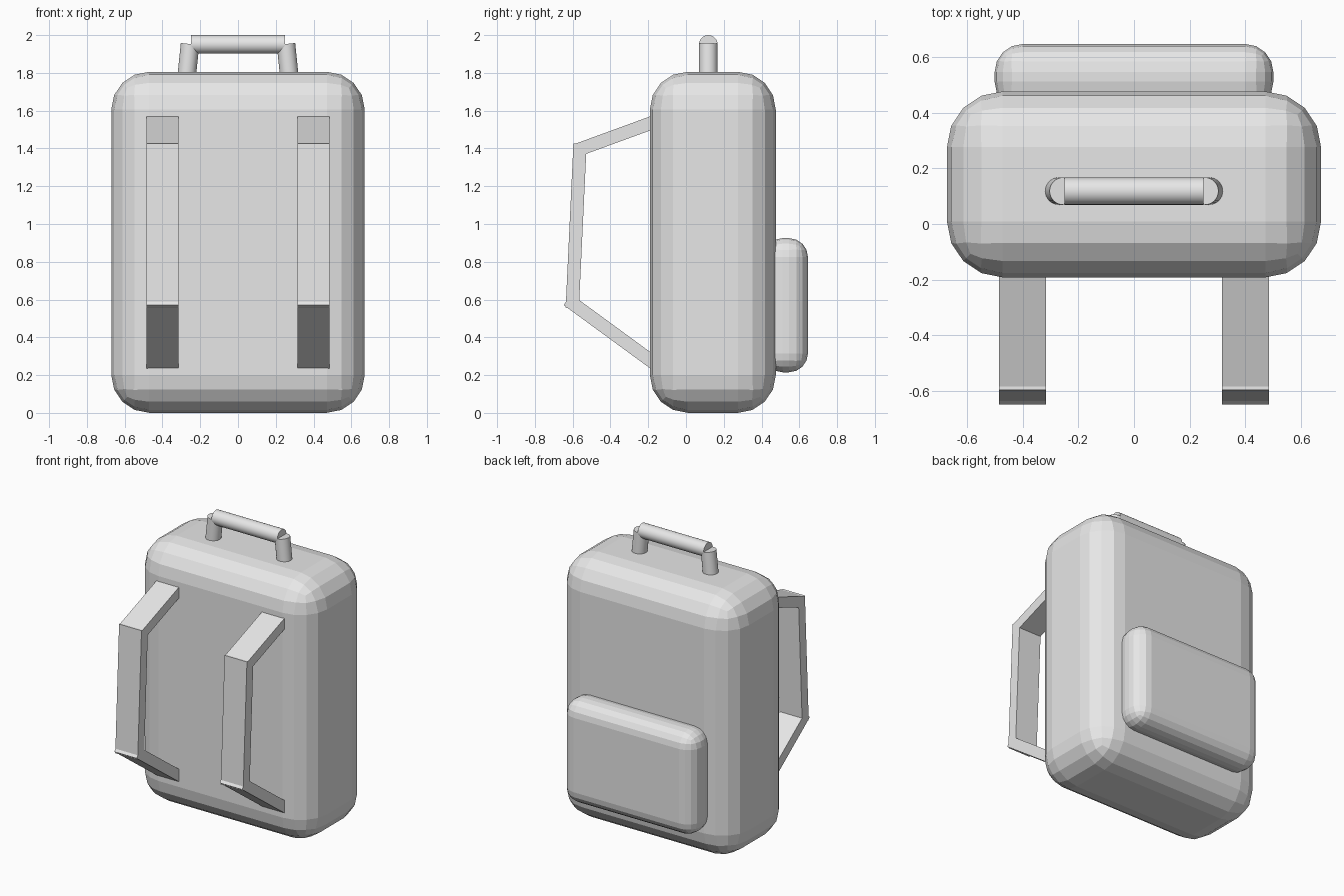
import bpy
import math
from mathutils import Vector

if "Cube" in bpy.data.objects:
    bpy.data.objects.remove(bpy.data.objects["Cube"], do_unlink=True)

# Single light grey fabric
grey = bpy.data.materials.new("light_grey")
grey.use_nodes = True
colour = (0.8, 0.8, 0.8, 1)
grey.diffuse_color = colour
grey.node_tree.nodes["Principled BSDF"].inputs["Base Color"].default_value = colour


def finish(name):
    obj = bpy.context.object
    obj.name = name
    obj.data.materials.append(grey)
    return obj


def box(name, centre, size, radius=0):
    bpy.ops.mesh.primitive_cube_add(size=1, location=centre)
    obj = finish(name)
    obj.scale = size
    bpy.ops.object.transform_apply(location=False, rotation=False, scale=True)
    if radius:
        bevel = obj.modifiers.new("rounding", 'BEVEL')
        bevel.width = radius
        bevel.segments = 4
        bevel.limit_method = 'NONE'
    return obj


def rod(name, start, end, radius):
    start, end = Vector(start), Vector(end)
    axis = end - start
    bpy.ops.mesh.primitive_cylinder_add(vertices=32, radius=radius, depth=axis.length,
                                        location=(start + end) / 2)
    obj = finish(name)
    obj.rotation_euler = axis.to_track_quat('Z', 'Y').to_euler()
    bpy.ops.object.shade_smooth_by_angle(angle=math.radians(30))


def strap(name, x, start, end):
    # Flat bar between two (y, z) points
    a, b = Vector((x, *start)), Vector((x, *end))
    d = b - a
    obj = box(name, (a + b) / 2, (0.17, d.length, 0.07))
    obj.rotation_euler.x = math.atan2(d.z, d.y)


# Main bag and the pocket on its rear face
box("bag_body", (0, 0.142, 0.903), (1.342, 0.667, 1.805), 0.2)
box("back_pocket", (0, 0.528, 0.57), (1.0, 0.235, 0.71), 0.1)

# Carry handle
rod("handle_grip", (-0.25, 0.118, 1.951), (0.25, 0.118, 1.951), 0.049)

for side, s in (("left", 1), ("right", -1)):
    rod(side + "_handle_post", (s * 0.276, 0.118, 1.74), (s * 0.254, 0.118, 1.953), 0.049)
    # Shoulder strap in three straight pieces
    x = s * 0.4
    strap(side + "_strap_upper", x, (-0.15, 1.547), (-0.582, 1.389))
    strap(side + "_strap_middle", x, (-0.561, 1.425), (-0.602, 0.555))
    strap(side + "_strap_lower", x, (-0.15, 0.25), (-0.627, 0.599))
